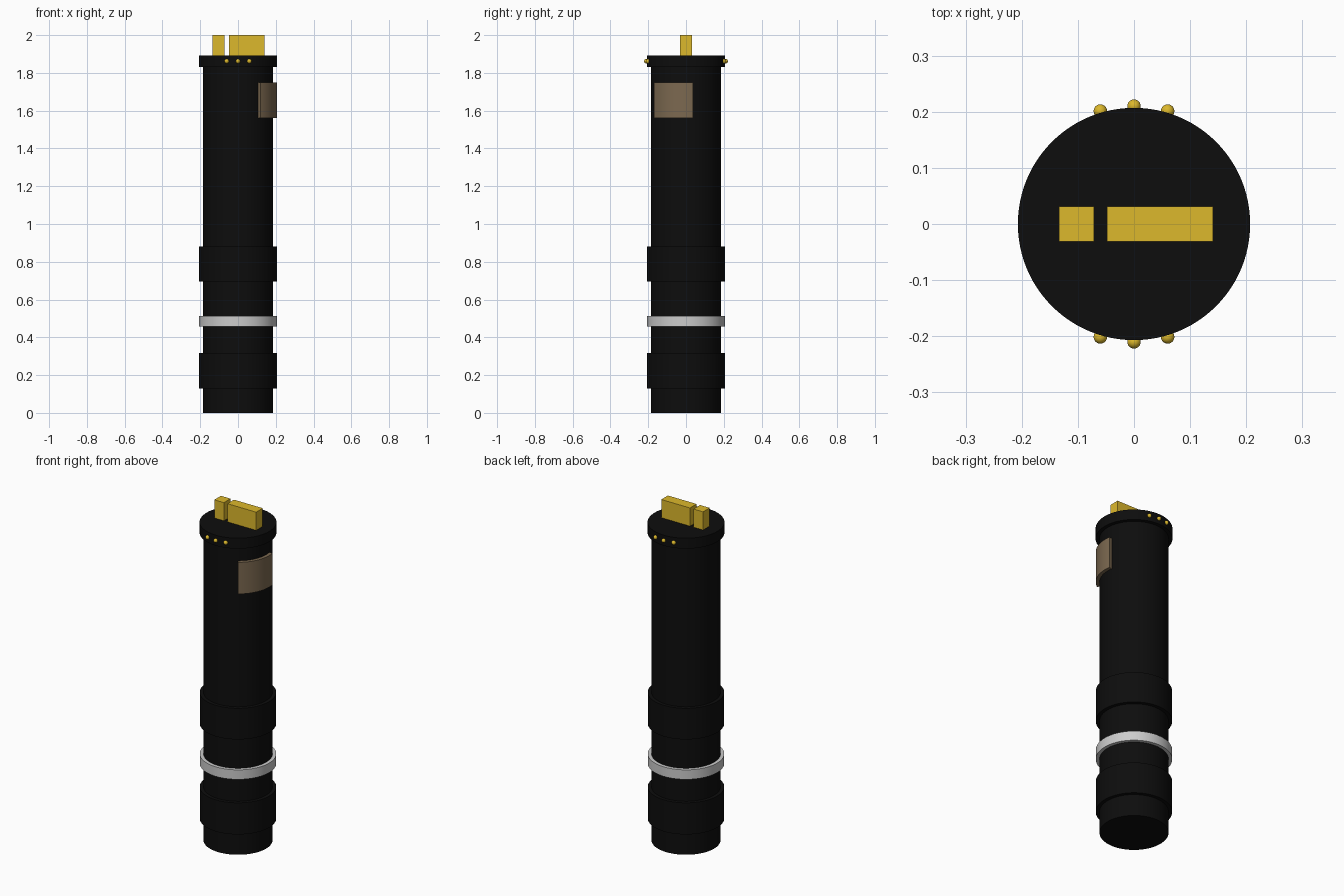
import bpy, bmesh
from math import radians, sin, cos, pi

if "Cube" in bpy.data.objects:
    bpy.data.objects.remove(bpy.data.objects["Cube"])


def material(name, rgb):
    m = bpy.data.materials.new(name)
    m.diffuse_color = (*rgb, 1)
    m.use_nodes = True
    m.node_tree.nodes["Principled BSDF"].inputs["Base Color"].default_value = m.diffuse_color
    return m


BLACK = material("black", (0.004, 0.004, 0.004))
GOLD = material("gold", (0.72, 0.48, 0.025))
TAN = material("tan", (0.2, 0.14, 0.08))
SILVER = material("silver", (0.6, 0.61, 0.6))
R_BODY, R_BAND = 0.186, 0.206


def finish(ob, name, mat, smooth=True):
    ob.name = name
    ob.data.materials.append(mat)
    if smooth:
        bpy.ops.object.select_all(action='DESELECT')
        ob.select_set(True)
        bpy.context.view_layer.objects.active = ob
        bpy.ops.object.shade_smooth_by_angle(angle=radians(30))
    return ob


def cylinder(name, r, z0, z1, mat):
    bpy.ops.mesh.primitive_cylinder_add(vertices=96, radius=r, depth=z1 - z0,
                                        location=(0, 0, (z0 + z1) / 2))
    return finish(bpy.context.object, name, mat)


def sleeve(name, r0, r1, z0, z1, mat, a0=0, a1=360, n=96):
    """Rectangular section swept around z from a0 to a1 degrees."""
    bm = bmesh.new()
    closed = a1 - a0 == 360
    rows = []
    for i in range(n if closed else n + 1):
        a = radians(a0 + (a1 - a0) * i / n)
        rows.append([bm.verts.new((r * cos(a), r * sin(a), z))
                     for r, z in ((r0, z0), (r1, z0), (r1, z1), (r0, z1))])
    for i in range(n):
        p, q = rows[i], rows[(i + 1) % len(rows)]
        for k in range(4):
            j = (k + 1) % 4
            bm.faces.new((p[k], q[k], q[j], p[j]))
    if not closed:
        bm.faces.new(rows[0])
        bm.faces.new(rows[-1][::-1])
    bmesh.ops.recalc_face_normals(bm, faces=bm.faces)
    me = bpy.data.meshes.new(name)
    bm.to_mesh(me)
    bm.free()
    ob = bpy.data.objects.new(name, me)
    bpy.context.collection.objects.link(ob)
    return finish(ob, name, mat)


def box(name, x0, x1, y0, y1, z0, z1, mat):
    bpy.ops.mesh.primitive_cube_add(size=1, location=((x0 + x1) / 2, (y0 + y1) / 2, (z0 + z1) / 2))
    ob = bpy.context.object
    ob.scale = (x1 - x0, y1 - y0, z1 - z0)
    return finish(ob, name, mat, False)


# Tube and end cap
cylinder("body", R_BODY, 0, 1.85, BLACK)
cylinder("end_cap", 0.207, 1.83, 1.892, BLACK)

# Raised bands and metal ring
sleeve("lower_band", R_BODY - 0.01, R_BAND, 0.13, 0.318, BLACK)
sleeve("metal_ring", R_BODY - 0.01, R_BAND, 0.457, 0.514, SILVER)
sleeve("upper_band", R_BODY - 0.01, R_BAND, 0.695, 0.88, BLACK)

# Curved label plate on the right side
sleeve("label_plate", R_BODY - 0.004, R_BAND, 1.56, 1.748, TAN, -55, 10, 18)

# Connector contacts on top
box("small_contact", -0.134, -0.071, -0.031, 0.031, 1.88, 2.0, GOLD)
box("large_contact", -0.048, 0.141, -0.031, 0.031, 1.88, 2.0, GOLD)

# Contact beads around the cap, front and back
for side, label in ((-1, "front"), (1, "back")):
    for i in (-1, 0, 1):
        a = side * pi / 2 + i * radians(16.6)
        bpy.ops.mesh.primitive_uv_sphere_add(segments=24, ring_count=12, radius=0.012,
                                             location=(0.21 * cos(a), 0.21 * sin(a), 1.862))
        finish(bpy.context.object, f"{label}_bead_{i + 2}", GOLD)
